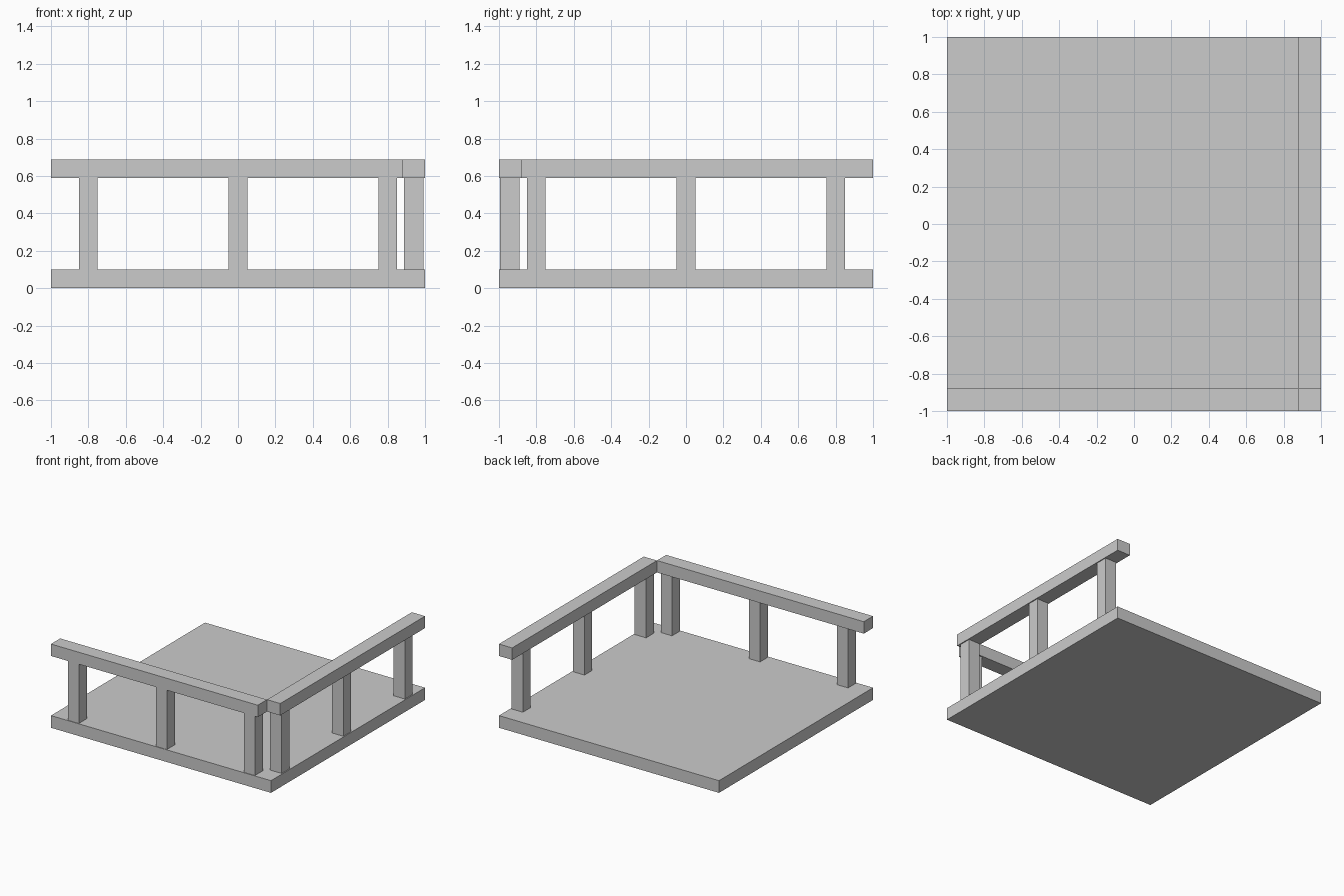
import bpy

if "Cube" in bpy.data.objects:
    bpy.data.objects.remove(bpy.data.objects["Cube"])


def box(name, x, y, z):
    """Axis-aligned box from (min, max) ranges."""
    bpy.ops.mesh.primitive_cube_add(size=1, location=[(a + b) / 2 for a, b in (x, y, z)])
    ob = bpy.context.object
    ob.name = name
    ob.scale = [b - a for a, b in (x, y, z)]
    bpy.ops.object.transform_apply(location=False, rotation=False, scale=True)
    return ob


BASE_TOP, RAIL_BOTTOM, RAIL_TOP = 0.10, 0.59, 0.688
POST_Z = (BASE_TOP, RAIL_BOTTOM)
RAIL_Z = (RAIL_BOTTOM, RAIL_TOP)

# Floor slab
box("floor_slab", (-1, 1), (-1, 1), (0, BASE_TOP))

# Handrails on the front and right edges, touching at the inner corner
box("front_rail", (-1, 0.88), (-1, -0.88), RAIL_Z)
box("right_rail", (0.88, 1), (-0.88, 1), RAIL_Z)

# Three posts under each rail
for i, c in enumerate((-0.8, 0.0, 0.8), 1):
    span = (c - 0.05, c + 0.05)
    box(f"front_post_{i}", span, (-0.995, -0.89), POST_Z)
    box(f"right_post_{i}", (0.888, 0.992), span, POST_Z)
